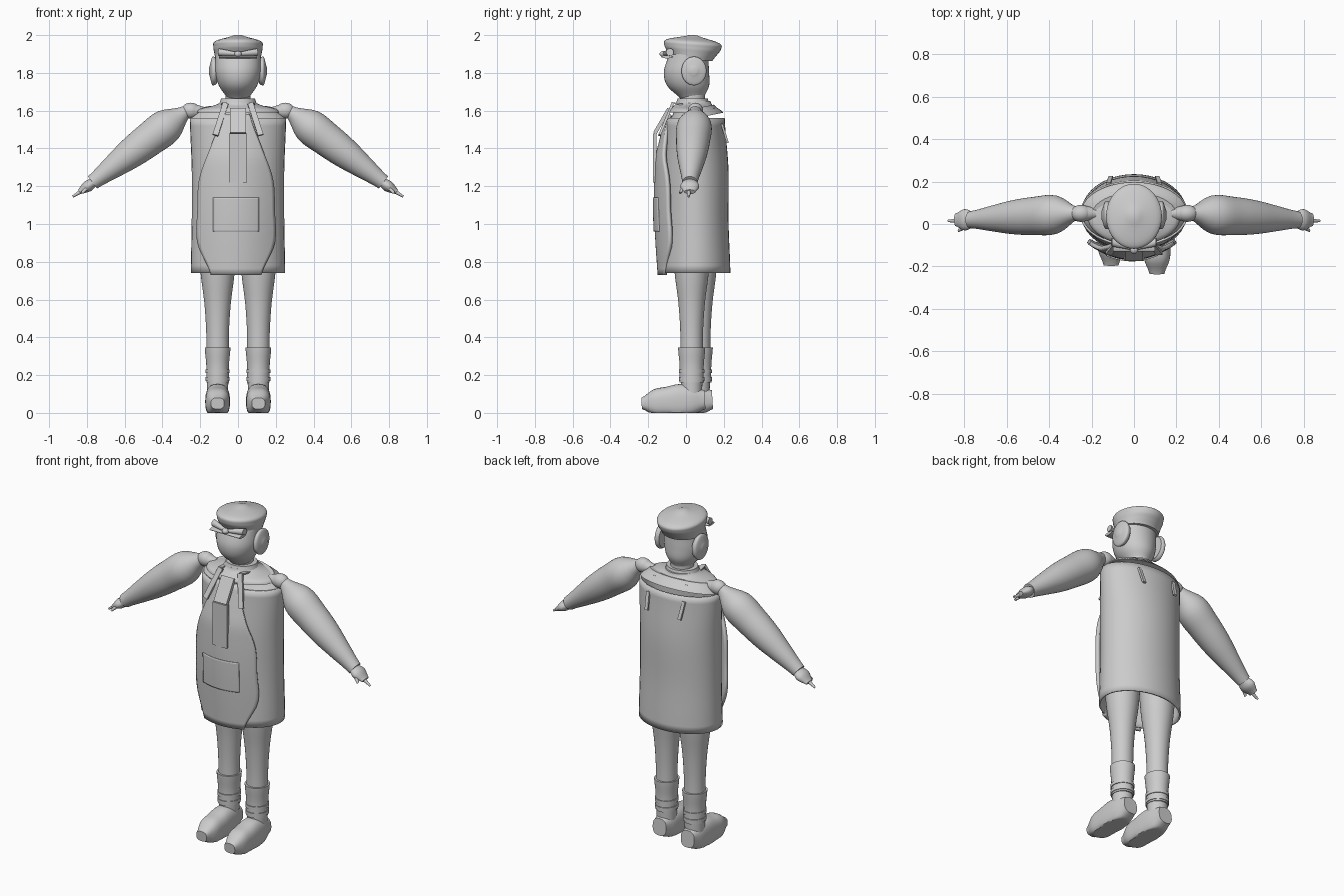
import bpy, bmesh, math
from mathutils import Vector, Matrix

cube = bpy.data.objects.get("Cube")
if cube:
    bpy.data.objects.remove(cube, do_unlink=True)

grey = bpy.data.materials.new("plain grey")
grey.use_nodes = True
grey.diffuse_color = (.6, .6, .6, 1)
grey.node_tree.nodes["Principled BSDF"].inputs["Base Color"].default_value = grey.diffuse_color

ACROSS, FORWARD = Vector((1, 0, 0)), Vector((0, 1, 0))


def finish(name, bm, thickness=0):
    bmesh.ops.recalc_face_normals(bm, faces=bm.faces)
    mesh = bpy.data.meshes.new(name)
    bm.to_mesh(mesh)
    bm.free()
    part = bpy.data.objects.new(name, mesh)
    bpy.context.collection.objects.link(part)
    mesh.materials.append(grey)
    bpy.ops.object.select_all(action='DESELECT')
    part.select_set(True)
    bpy.context.view_layer.objects.active = part
    bpy.ops.object.shade_smooth_by_angle(angle=math.radians(35))
    if thickness:
        shell = part.modifiers.new("thickness", 'SOLIDIFY')
        shell.thickness = thickness
        shell.offset = 0


def smooth_value(values, t):
    """Smooth curve through evenly spaced values, t running along the list."""
    last = len(values) - 1
    index = min(int(t * last), last - 1)
    f = t * last - index
    before, a, b, after = (values[max(0, min(last, index + k))] for k in (-1, 0, 1, 2))
    slope_a, slope_b = (b - before) / 2, (after - a) / 2
    ease = f * f * (3 - 2 * f)
    return a + (b - a) * ease + slope_a * f * (1 - f) ** 2 - slope_b * f * f * (1 - f)


def skin(bm, rows, closed):
    for lower, upper in zip(rows, rows[1:]):
        count = len(lower)
        for i in range(count if closed else count - 1):
            j = (i + 1) % count
            bm.faces.new((lower[i], lower[j], upper[j], upper[i]))


def loft(name, start, end, widths, depths=None, u=ACROSS, power=2, bulge=0, open_shell=0):
    """Oval cross-sections between two points; nothing goes below the floor."""
    start, end = Vector(start), Vector(end)
    v = (end - start).normalized().cross(u)
    bm = bmesh.new()
    rows, steps, sides = [], 20, 40
    for step in range(steps + 1):
        t = step / steps
        centre = start.lerp(end, t) + FORWARD * bulge * math.sin(math.pi * t)
        width = smooth_value(widths, t)
        depth = smooth_value(depths or widths, t)
        row = []
        for i in range(sides):
            turn = math.tau * i / sides
            c, s = (math.copysign(abs(w) ** (2 / power), w) for w in (math.cos(turn), math.sin(turn)))
            point = centre + u * width * c + v * depth * s
            point.z = max(0, point.z)
            row.append(bm.verts.new(point))
        rows.append(row)
    skin(bm, rows, closed=True)
    if not open_shell:
        bm.faces.new(rows[0])
        bm.faces.new(rows[-1])
    finish(name, bm, open_shell)


def ball(name, centre, radii):
    bm = bmesh.new()
    shape = Matrix.Translation(centre) @ Matrix.Diagonal((*radii, 1))
    bmesh.ops.create_uvsphere(bm, u_segments=32, v_segments=20, radius=1, matrix=shape)
    finish(name, bm)


def bar(name, start, end, width, depth):
    """Flat strip running from start to end."""
    start, end = Vector(start), Vector(end)
    along = end - start
    out = along.cross(ACROSS).normalized()
    side = out.cross(along).normalized()
    shape = Matrix((side * width, out * depth, along)).transposed().to_4x4()
    bm = bmesh.new()
    bmesh.ops.create_cube(bm, size=1, matrix=Matrix.Translation((start + end) / 2) @ shape)
    finish(name, bm)


def apron_panel(name, bottom, top, widths, thickness, lift=0):
    """Cloth that curves round the front of the coat."""
    bm = bmesh.new()
    rows, steps = [], 24
    for step in range(steps + 1):
        t = step / steps
        z = bottom + (top - bottom) * t
        half = smooth_value(widths, t)
        front = -.14 - .02 * math.sin(math.pi * (z - .73) / .85) + .2 * max(0, z - 1.35)
        row = []
        for i in range(steps + 1):
            x = half * (2 * i / steps - 1)
            row.append(bm.verts.new((x - .01, front - lift + 1.8 * x * x, z)))
        rows.append(row)
    skin(bm, rows, closed=False)
    finish(name, bm, thickness)


# Coat, open at the hem, with shoulders and yoke
loft("coat", (0, .05, .74), (0, .05, 1.56), [.245, .24, .24, .25], [.18, .17, .17, .15], open_shell=.01)
loft("coat_shoulders", (0, .05, 1.56), (0, .04, 1.61), [.25, .2], [.15, .11])
loft("yoke", (0, .04, 1.59), (0, .04, 1.65), [.22, .2, .12, .09], [.14, .13, .1, .09])
loft("neck_band", (0, .035, 1.63), (0, .035, 1.665), [.1, .09], [.09, .08])

# Apron, pocket and long neck tie
apron_panel("apron", .73, 1.58, [.13, .2, .2, .19, .13, .07], .02)
apron_panel("apron_pocket", .96, 1.14, [.12, .12], .008, lift=.012)
bar("tie_lower", (0, -.165, 1.22), (0, -.165, 1.48), .095, .02)
bar("tie_upper", (0, -.165, 1.48), (0, -.09, 1.61), .085, .02)

# Head, cap and bow bar
loft("neck", (0, .035, 1.58), (0, .035, 1.7), [.065, .065])
loft("head", (0, .035, 1.66), (0, .03, 1.94), [.055, .1, .12, .12, .12], [.06, .11, .12, .11, .1], bulge=-.03)
loft("cap", (0, .03, 1.87), (0, .04, 2), [.12, .125, .13, .12, .02], [.11, .13, .15, .14, .02])
loft("bow_bar", (-.1, -.1, 1.885), (.1, -.1, 1.885), [.03, .03], [.008, .008], u=FORWARD)
ball("bow_knot", (0, -.12, 1.9), (.02, .02, .016))

for s, side in ((1, "left_"), (-1, "right_")):
    # Bow wing and ear muff
    loft(side + "bow_wing", (0, -.115, 1.9), (s * .105, -.085, 1.91), [.01, .02], u=FORWARD)
    loft(side + "ear_muff", (s * .11, .042, 1.81), (s * .153, .042, 1.81),
         [.06, .066, .06, .02], [.066, .075, .07, .02], u=FORWARD)

    # Apron straps
    bar(side + "front_strap", (s * .12, -.14, 1.47), (s * .065, -.07, 1.64), .03, .014)
    bar(side + "shoulder_strap", (s * .07, -.07, 1.64), (s * .1, .15, 1.61), .025, .008)
    bar(side + "back_strap", (s * .11, .22, 1.43), (s * .12, .19, 1.53), .02, .012)

    # Shoulder, sleeve, hand and fingers
    loft(side + "shoulder_root", (s * .18, .05, 1.595), (s * .25, .05, 1.6), [.025, .04], u=FORWARD)
    ball(side + "shoulder", (s * .25, .05, 1.6), (.05, .04, .042))
    loft(side + "sleeve", (s * .27, .05, 1.6), (s * .77, .02, 1.22), [.03, .09, .09, .08, .06, .04], u=FORWARD)
    loft(side + "hand", (s * .75, .02, 1.23), (s * .84, .02, 1.17), [.03, .05, .03], [.02, .03, .014], u=FORWARD)
    loft(side + "finger", (s * .82, .015, 1.18), (s * .875, .015, 1.145), [.012, .006], u=FORWARD)
    loft(side + "thumb", (s * .79, -.01, 1.2), (s * .825, -.03, 1.165), [.012, .008], u=FORWARD)

    # Leg, gaiter and shoe; the right leg stands slightly behind
    x, y = s * .108, .05 - s * .02
    loft(side + "leg", (x, y, .9), (x, y, .1), [.1, .09, .07, .06, .06, .055])
    loft(side + "gaiter", (x, y, .16), (x, y, .345), [.06, .06, .068], [.064, .064, .072])
    for z in (.18, .22):
        loft(side + "ankle_wrap", (x, y, z - .01), (x, y, z + .01), [.064, .064], [.068, .068])
    loft(side + "shoe", (x, y + .07, .07), (x, y - .265, .05), [.045, .06, .065, .065, .06, .035],
         [.05, .08, .09, .08, .07, .03], power=2.6)
